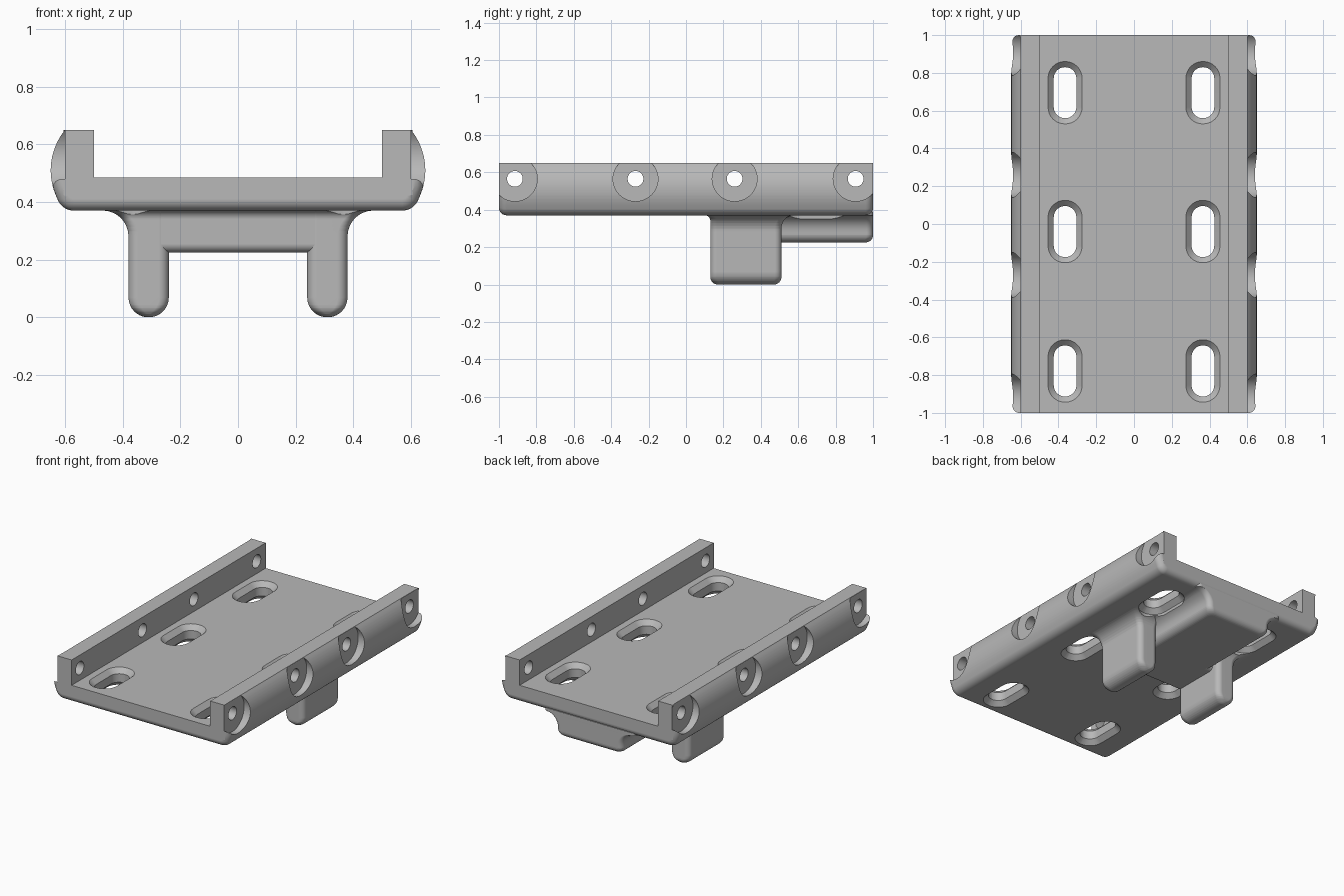
import bpy, bmesh
from math import sin, cos, pi, sqrt, asin

if "Cube" in bpy.data.objects:
    bpy.data.objects.remove(bpy.data.objects["Cube"])

grey = bpy.data.materials.new("plain_grey")
grey.use_nodes = True
grey.diffuse_color = (0.48, 0.48, 0.48, 1)
grey.node_tree.nodes["Principled BSDF"].inputs["Base Color"].default_value = (0.48, 0.48, 0.48, 1)

BOTTOM, FLOOR, TOP = 0.37, 0.485, 0.65


def loft(name, *stacks):
    """Skin each stack of matching rings into a closed solid."""
    bm = bmesh.new()
    for rings in stacks:
        loops = [[bm.verts.new(p) for p in ring] for ring in rings]
        n = len(loops[0])
        for a, b in zip(loops, loops[1:]):
            for i in range(n):
                j = (i + 1) % n
                bm.faces.new((a[i], a[j], b[j], b[i]))
        bm.faces.new(loops[0][::-1])
        bm.faces.new(loops[-1])
    bmesh.ops.recalc_face_normals(bm, faces=bm.faces)
    mesh = bpy.data.meshes.new(name)
    bm.to_mesh(mesh)
    bm.free()
    mesh.materials.append(grey)
    ob = bpy.data.objects.new(name, mesh)
    bpy.context.collection.objects.link(ob)
    return ob


def activate(ob):
    bpy.ops.object.select_all(action='DESELECT')
    ob.select_set(True)
    bpy.context.view_layer.objects.active = ob


def cut(ob, cutter):
    activate(ob)
    mod = ob.modifiers.new("cut", 'BOOLEAN')
    mod.operation, mod.solver, mod.object = 'DIFFERENCE', 'EXACT', cutter
    bpy.ops.object.modifier_apply(modifier=mod.name)


def rounded_rect(x0, x1, y0, y1, z, r, steps=8):
    r = min(r, 0.49 * (x1 - x0), 0.49 * (y1 - y0))
    ring = []
    for k, (cx, cy) in enumerate(((x1 - r, y1 - r), (x0 + r, y1 - r),
                                  (x0 + r, y0 + r), (x1 - r, y0 + r))):
        for i in range(steps + 1):
            a = (k + i / steps) * pi / 2
            ring.append((cx + r * cos(a), cy + r * sin(a), z))
    return ring


def round_in(u, r):
    """Inset of a quarter-round edge of radius r at distance u from its end."""
    u = max(u, 0)
    return r - sqrt(r * r - (r - u) ** 2) if u < r else 0


def pillar(name, x0, x1, y0, y1, z0, rx, ry, fx0, fx1, fy0, fy1):
    """Upright with a rounded foot and fillets flaring into the tray."""
    levels = {BOTTOM + 0.02}
    for i in range(9):
        c = 1 - cos(i / 8 * pi / 2)
        levels |= {round(z0 + r * c, 5) for r in (rx, ry)}
        levels |= {round(BOTTOM - f * c, 5) for f in (fx0, fx1, fy0, fy1)}
    rings = []
    for z in sorted(levels):
        a, b, up = round_in(z - z0, rx), round_in(z - z0, ry), BOTTOM - z
        rings.append(rounded_rect(x0 + a - round_in(up, fx0), x1 - a + round_in(up, fx1),
                                  y0 + b - round_in(up, fy0), y1 - b + round_in(up, fy1),
                                  z, 0.035))
    return loft(name, rings)


def tray_section(y, d):
    """Channel section with its outer skin drawn in by d."""
    half = []
    for i in range(9):                      # lower corner
        a = -pi / 2 + i / 8 * 1.13
        half.append((0.57 + (0.06 - d) * cos(a), 0.43 + (0.06 - d) * sin(a)))
    r = 0.221 - d                           # bulging flank
    low, high = -asin(0.085 / r), asin(0.14 / r)
    for i in range(15):
        a = low + (high - low) * i / 14
        x = 0.429 + r * cos(a)
        half.append((max(x, 0.605) if d else x, 0.51 + r * sin(a)))
    half += [(0.5, TOP), (0.5, FLOOR)]
    return [(x, y, z) for x, z in half] + [(-x, y, z) for x, z in reversed(half)]


# Tray with softened outer ends
R = 0.04
ends = [(1 - R * (1 - cos(t)), R * (1 - sin(t))) for t in (i / 6 * pi / 2 for i in range(7))]
# ends runs from the end plane inwards
sections = [tray_section(-y, d) for y, d in ends]
sections += [tray_section(y, d) for y, d in reversed(ends)]
tray = loft("tray", sections)

# Legs, cross bridge and rear block below the tray
right_leg = pillar("right_leg", -0.38, -0.24, 0.13, 0.51, 0, 0.069, 0.04, 0.09, 0, 0.03, 0.07)
left_leg = pillar("left_leg", 0.24, 0.38, 0.13, 0.51, 0, 0.069, 0.04, 0, 0.09, 0.03, 0.07)
bridge = pillar("bridge", -0.31, 0.31, 0.131, 0.46, 0.225, 0.03, 0.03, 0, 0, 0.03, 0)
block = pillar("rear_block", -0.24, 0.24, 0.3, 1, 0.225, 0.05, 0.04, 0.09, 0.09, 0, 0)

# Floor slots with rounded lips
LIP = 0.03
profile = [(BOTTOM - 0.04, LIP)]
profile += [(BOTTOM + LIP * sin(t), LIP * (1 - cos(pi / 2 - t)))
            for t in (i / 6 * pi / 2 for i in range(7))]
profile += [(BOTTOM + FLOOR - z, o) for z, o in reversed(profile)]
slots = []
for x in (-0.365, 0.365):
    for y in (0.695, -0.04, -0.778):
        slots.append([rounded_rect(x - 0.06 - o, x + 0.06 + o, y - 0.135 - o, y + 0.135 + o, z, 1)
                      for z, o in profile])
slot_cutter = loft("slot_cutter", *slots)


def disc(x, y, r, n=48):
    return [(x, y + r * cos(2 * pi * i / n), 0.565 + r * sin(2 * pi * i / n)) for i in range(n)]


# Side screw holes and their flat recesses
holes, recesses = [], []
for s in (-1, 1):
    for y in (-0.915, -0.27, 0.26, 0.907):
        holes.append([disc(s * 0.45, y, 0.042), disc(s * 0.75, y, 0.042)])
        recesses.append([disc(s * 0.601, y, 0.12), disc(s * 0.75, y, 0.12)])
hole_cutter = loft("hole_cutter", *holes)
recess_cutter = loft("recess_cutter", *recesses)

cut(tray, slot_cutter)
cut(tray, recess_cutter)
cut(tray, hole_cutter)
for part in (right_leg, left_leg, block):
    cut(part, slot_cutter)
for helper in (slot_cutter, hole_cutter, recess_cutter):
    bpy.data.objects.remove(helper)

# Smooth curved skins, crisp edges
for part in (tray, right_leg, left_leg, bridge, block):
    activate(part)
    bpy.ops.object.shade_smooth_by_angle(angle=0.5)
    mod = part.modifiers.new("even_normals", 'WEIGHTED_NORMAL')
    mod.keep_sharp = True
